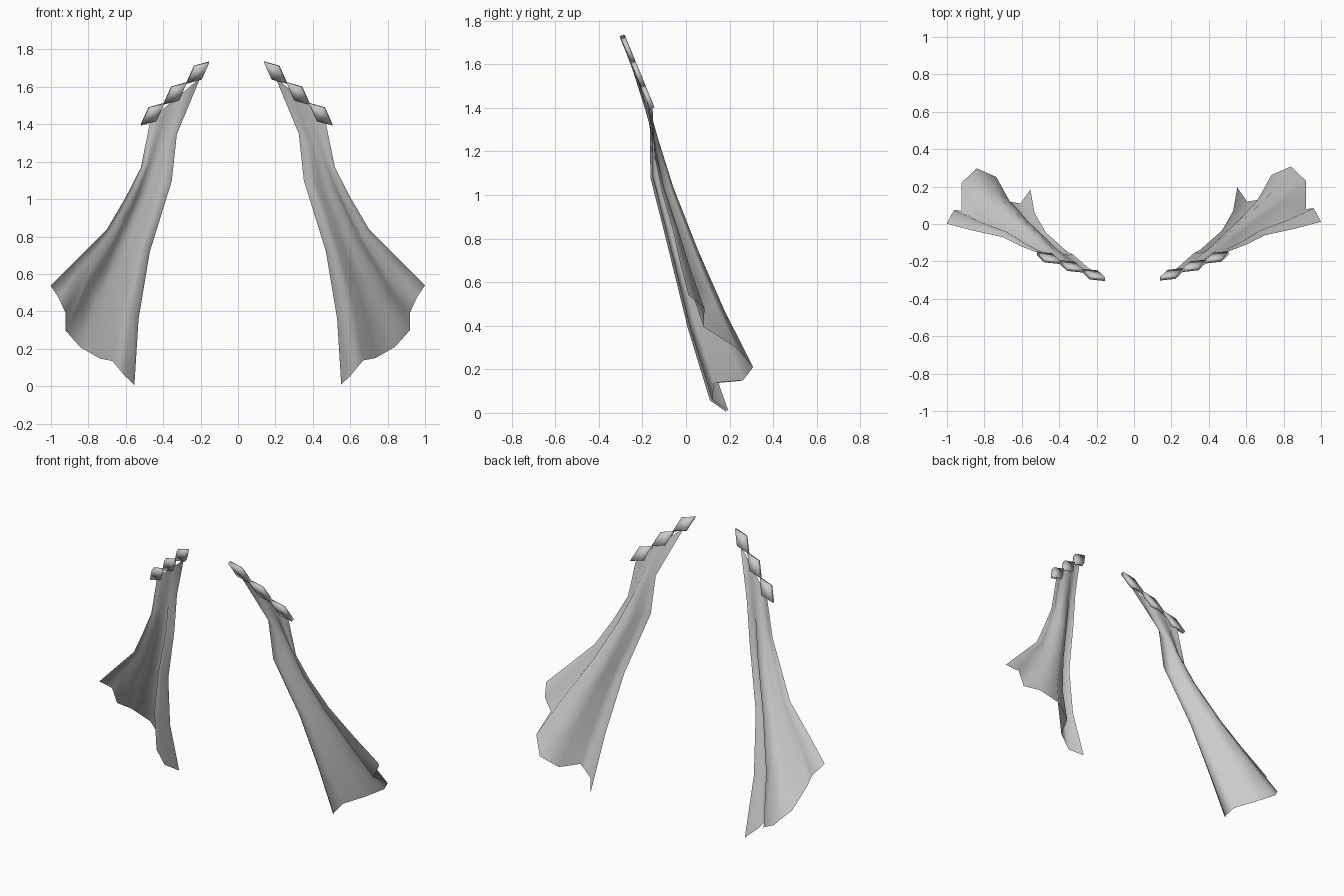
import bpy, bmesh, math
from mathutils import Vector as V

if "Cube" in bpy.data.objects:
    bpy.data.objects.remove(bpy.data.objects["Cube"])

# Edge paths of one hanging cloth, top to bottom, and its wavy hem (inner to outer)
INNER = [(.20, -.262, 1.65), (.325, -.152, 1.35), (.352, -.14, 1.10),
         (.47, -.035, .72), (.53, .07, .36), (.552, .195, .008)]
OUTER = [(.465, -.155, 1.43), (.518, -.142, 1.17), (.60, -.11, 1.01),
         (.70, -.06, .84), (.86, -.025, .68), (1.0, .012, .54)]
HEM = [INNER[-1], (.605, .12, .06), (.67, .13, .138), (.735, .262, .15), (.84, .308, .21),
       (.92, .23, .30), (.92, .08, .395), (.96, .085, .48), OUTER[-1]]
FOLD = [0, .1, .33, .5, .75, 1]      # how strongly the hem waves show in each row


def make(name, verts, faces, recalc=False):
    me = bpy.data.meshes.new(name)
    me.from_pydata(verts, [], faces)
    ob = bpy.data.objects.new(name, me)
    bpy.context.collection.objects.link(ob)
    if recalc:
        bm = bmesh.new()
        bm.from_mesh(me)
        bmesh.ops.recalc_face_normals(bm, faces=bm.faces)
        bm.to_mesh(me)
        bm.free()
    me.shade_smooth()
    return ob


def place(p, side, off):
    return V((p.x * side, p.y, p.z)) + V(off)


# Cloth: straight chords between the edges plus fading folds
def cloth(name, side, off):
    n = len(HEM)
    a, b = V(INNER[-1]), V(OUTER[-1])
    waves = [V(h) - a.lerp(b, i / (n - 1)) for i, h in enumerate(HEM)]
    verts = [place(V(p).lerp(V(q), i / (n - 1)) + waves[i] * s, side, off)
             for p, q, s in zip(INNER, OUTER, FOLD) for i in range(n)]
    faces = []
    for r in range(len(FOLD) - 1):
        for c in range(n - 1):
            f = [r * n + c, (r + 1) * n + c, (r + 1) * n + c + 1, r * n + c + 1]
            faces.append(f if side > 0 else f[::-1])
    make(name, verts, faces)


# Shoulder band: a chain of three thin diamond plates
def band(name, side, off):
    start, end = V((.14, -.292, 1.732)), V((.505, -.155, 1.398))
    across = V((.021, -.014, .033))
    thick = (end - start).cross(across).normalized() * .011
    verts, faces = [], []
    for k in range(3):
        p, q = start.lerp(end, k / 3), start.lerp(end, (k + 1) / 3)
        mid = (p + q) / 2
        o = len(verts)
        ring = [p, mid - across, q, mid + across]
        for t in (thick, -thick):
            verts += [place(v + t, side, off) for v in ring]
        faces += [[o, o + 1, o + 2, o + 3], [o + 7, o + 6, o + 5, o + 4]]
        faces += [[o + i, o + (i + 1) % 4, o + 4 + (i + 1) % 4, o + 4 + i] for i in range(4)]
    make(name, verts, faces, True)


for label, side, c_off, b_off in (("right", 1, (0, 0, 0), (0, 0, 0)),
                                  ("left", -1, (-.002, -.01, -.003), (-.014, -.003, 0))):
    cloth("cloth_" + label, side, c_off)
    band("diamond_band_" + label, side, b_off)
